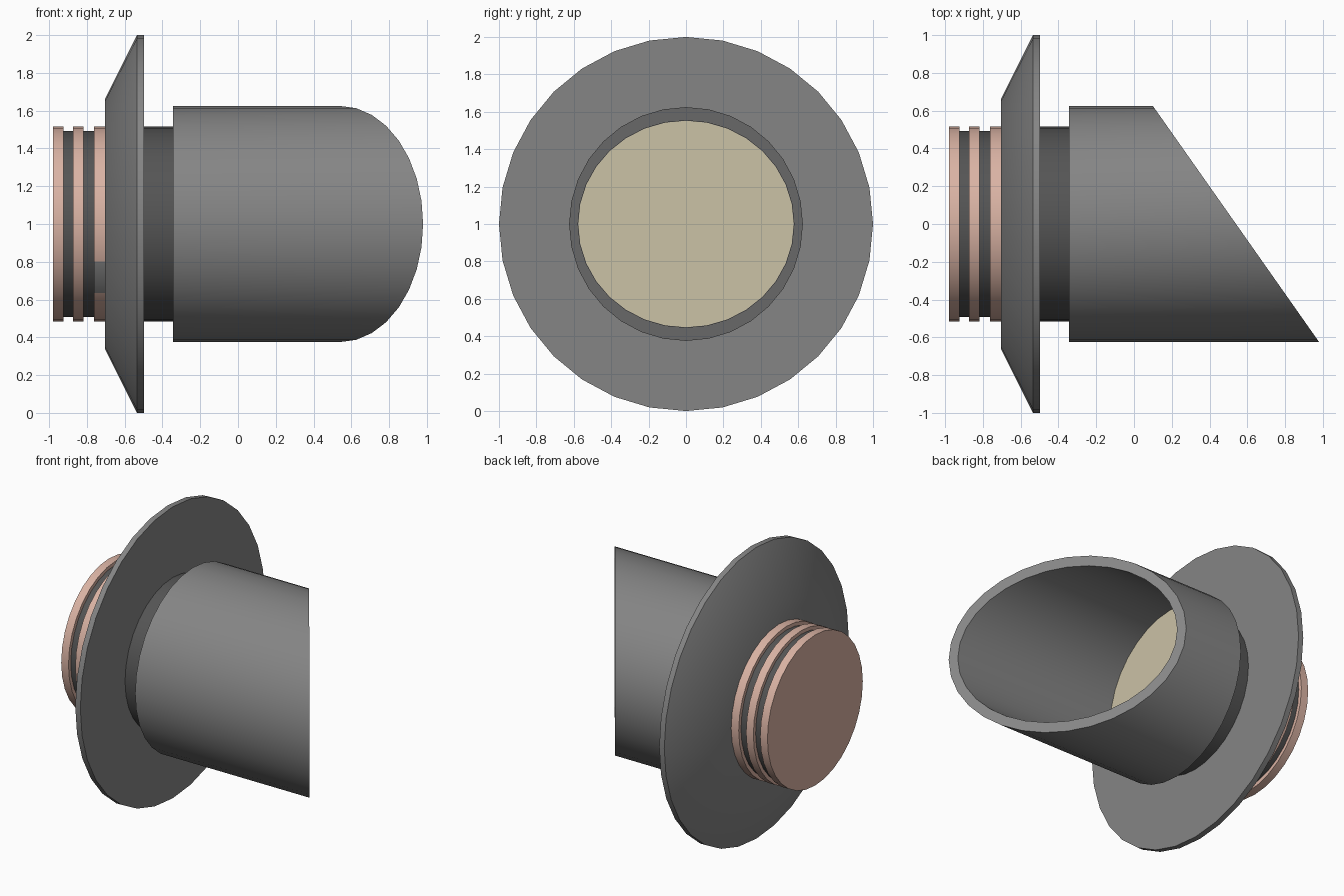
import bpy, bmesh, math

if "Cube" in bpy.data.objects:
    bpy.data.objects.remove(bpy.data.objects["Cube"])

SIDES = 32
CZ = 1.0  # height of the horizontal axis


def material(name, rgb):
    m = bpy.data.materials.new(name)
    m.diffuse_color = (*rgb, 1)
    m.use_nodes = True
    m.node_tree.nodes["Principled BSDF"].inputs["Base Color"].default_value = m.diffuse_color
    return m


GREY = material("mid grey", (0.235, 0.235, 0.235))
DARK = material("dark grey", (0.09, 0.09, 0.09))
PINK = material("dusty pink", (0.70, 0.45, 0.37))
CREAM = material("pale cream", (0.60, 0.54, 0.38))


def lathe(name, rings, mats):
    """Skin rings (x or x(y), y radius, z radius) around the x axis and cap both ends."""
    bm = bmesh.new()
    loops = []
    for x, ry, rz in rings:
        loop = []
        for i in range(SIDES):
            a = math.tau * i / SIDES
            y, z = ry * math.cos(a), rz * math.sin(a)
            loop.append(bm.verts.new((x(y) if callable(x) else x, y, CZ + z)))
        loops.append(loop)
    for a, b in zip(loops, loops[1:]):
        for i in range(SIDES):
            j = (i + 1) % SIDES
            bm.faces.new((a[i], a[j], b[j], b[i]))
    bm.faces.new(loops[0])
    bm.faces.new(loops[-1])
    bmesh.ops.recalc_face_normals(bm, faces=bm.faces)
    me = bpy.data.meshes.new(name)
    bm.to_mesh(me)
    bm.free()
    for m in mats:
        me.materials.append(m)
    ob = bpy.data.objects.new(name, me)
    bpy.context.collection.objects.link(ob)
    bpy.ops.object.select_all(action='DESELECT')
    ob.select_set(True)
    bpy.context.view_layer.objects.active = ob
    bpy.ops.object.shade_smooth_by_angle(angle=math.radians(30))
    return ob


def cylinder(name, x0, x1, r, mat):
    return lathe(name, [(x0, r, r), (x1, r, r)], [mat])


def slant(y):
    """Slanted mouth of the barrel."""
    return 0.54 - 0.704 * y


# wide flange with a conical back
lathe("flange", [(-0.705, 0.66, 0.66), (-0.535, 1, 1), (-0.497, 1, 1)], [GREY])

# dark core seen in the grooves, and neck ahead of the flange
cylinder("core", -0.96, -0.68, 0.492, DARK)
cylinder("neck", -0.52, -0.33, 0.515, DARK)

# pink rings on the plug
cylinder("end_ring", -0.98, -0.925, 0.517, PINK)
cylinder("middle_ring", -0.873, -0.818, 0.517, PINK)
inner_ring = cylinder("inner_ring", -0.762, -0.70, 0.517, PINK)

# small grey key on the front of the innermost ring
inner_ring.data.materials.append(GREY)
for f in inner_ring.data.polygons:
    if f.center.y < 0 and -0.37 < f.center.z - CZ < -0.19:
        f.material_index = 1

# hollow barrel cut at a slant
lathe("barrel", [(-0.343, 0.625, 0.625), (slant, 0.625, 0.625),
                 (slant, 0.577, 0.553), (-0.30, 0.577, 0.553)], [GREY])

# cream lens at the bottom of the barrel
lathe("lens", [(-0.30, 0.576, 0.552), (-0.292, 0.576, 0.552)], [CREAM])
